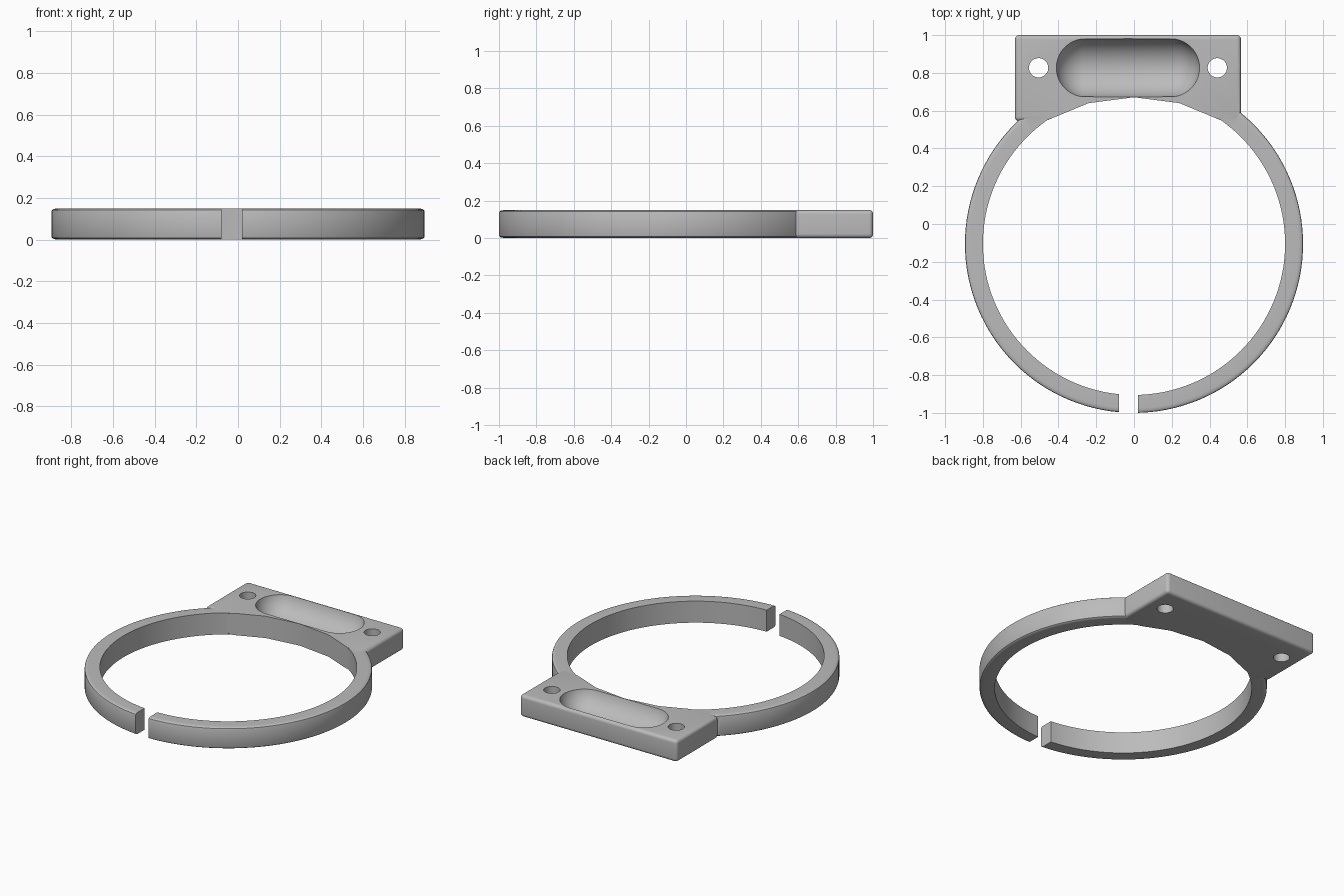
import bpy, bmesh, math
from mathutils import Matrix, Vector

cube = bpy.data.objects.get("Cube")
if cube:
    bpy.data.objects.remove(cube, do_unlink=True)

HEIGHT = 0.15
RING_CENTER = Vector((0, -0.105, 0))
PLATE_X = -0.032      # middle of the mounting plate
POCKET_Y = 0.827

grey = bpy.data.materials.new("plain grey")
grey.use_nodes = True
colour = (0.5, 0.5, 0.5, 1)
grey.diffuse_color = colour
grey.node_tree.nodes["Principled BSDF"].inputs["Base Color"].default_value = colour


def make_object(name, bm):
    bmesh.ops.recalc_face_normals(bm, faces=bm.faces)
    mesh = bpy.data.meshes.new(name)
    bm.to_mesh(mesh)
    bm.free()
    mesh.materials.append(grey)
    obj = bpy.data.objects.new(name, mesh)
    bpy.context.collection.objects.link(obj)
    return obj


def box(name, low, high, bevel=0):
    low, high = Vector(low), Vector(high)
    bm = bmesh.new()
    bmesh.ops.create_cube(bm, size=1)
    bmesh.ops.scale(bm, vec=high - low, verts=bm.verts)
    bmesh.ops.translate(bm, vec=(low + high) / 2, verts=bm.verts)
    if bevel:
        bmesh.ops.bevel(bm, geom=bm.edges[:], offset=bevel, segments=5,
                        profile=0.5, affect='EDGES')
    return make_object(name, bm)


def prism(name, outline, low, high):
    bm = bmesh.new()
    face = bm.faces.new([bm.verts.new((x, y, low)) for x, y in outline])
    result = bmesh.ops.extrude_face_region(bm, geom=[face])
    top = [v for v in result["geom"] if isinstance(v, bmesh.types.BMVert)]
    bmesh.ops.translate(bm, vec=(0, 0, high - low), verts=top)
    return make_object(name, bm)


def lathe(name, profile, center, steps):
    bm = bmesh.new()
    rings = []
    for i in range(steps):
        a = math.tau * i / steps
        rings.append([bm.verts.new(center + Vector((r * math.cos(a), r * math.sin(a), z)))
                      for r, z in profile])
    n = len(profile)
    for i in range(steps):
        here, there = rings[i], rings[(i + 1) % steps]
        for j in range(n):
            k = (j + 1) % n
            bm.faces.new((here[j], there[j], there[k], here[k]))
    return make_object(name, bm)


def combine(target, other, operation):
    mod = target.modifiers.new("combine", 'BOOLEAN')
    mod.operation, mod.solver, mod.object = operation, 'EXACT', other
    bpy.context.view_layer.objects.active = target
    bpy.ops.object.modifier_apply(modifier=mod.name)
    bpy.data.objects.remove(other, do_unlink=True)


# Split ring with softened outer rims
rim = []
for i in range(5):
    a = math.pi / 2 * i / 4
    rim.append((0.87 + 0.025 * math.sin(a), HEIGHT - 0.013 + 0.012 * math.cos(a)))
profile = [(0.8, HEIGHT - 0.001)] + rim
profile += [(r, HEIGHT - z) for r, z in reversed(profile)]
clamp = lathe("ring_clamp", profile, RING_CENTER, 128)
combine(clamp, box("gap_cutter", (-0.08, -1.2, -0.1), (0.02, -0.7, 0.3)), 'DIFFERENCE')

# Rounded mounting plate, relieved by a coarse faceted arc
plate = box("mounting_plate", (-0.63, 0.545, 0), (0.566, 1, HEIGHT), 0.022)
arc = [(0, 0.671), (0.24, 0.64), (0.475, 0.543), (0.6, 0.4)]
arc += [(-x, y) for x, y in reversed(arc[1:])]
combine(plate, prism("arc_cutter", arc, -0.1, 0.3), 'DIFFERENCE')
combine(clamp, plate, 'UNION')

# Scooped pocket with round ends
bm = bmesh.new()
bmesh.ops.create_uvsphere(bm, u_segments=64, v_segments=32, radius=0.158,
                          matrix=Matrix.Rotation(math.pi / 2, 4, 'Y'))
for v in bm.verts:
    if abs(v.co.x) > 0.001:
        v.co.x += math.copysign(0.225, v.co.x)
bmesh.ops.translate(bm, vec=(PLATE_X, POCKET_Y, HEIGHT + 0.035), verts=bm.verts)
combine(clamp, make_object("pocket_cutter", bm), 'DIFFERENCE')

# Screw holes
for side in (-1, 1):
    cx = PLATE_X + side * 0.473
    circle = [(cx + 0.051 * math.cos(math.tau * i / 40),
               POCKET_Y + 0.051 * math.sin(math.tau * i / 40)) for i in range(40)]
    combine(clamp, prism("hole_cutter", circle, -0.1, 0.3), 'DIFFERENCE')

# Smooth curved surfaces, keep edges crisp
bpy.ops.object.select_all(action='DESELECT')
clamp.select_set(True)
bpy.context.view_layer.objects.active = clamp
bpy.ops.object.shade_smooth_by_angle(angle=math.radians(25))
